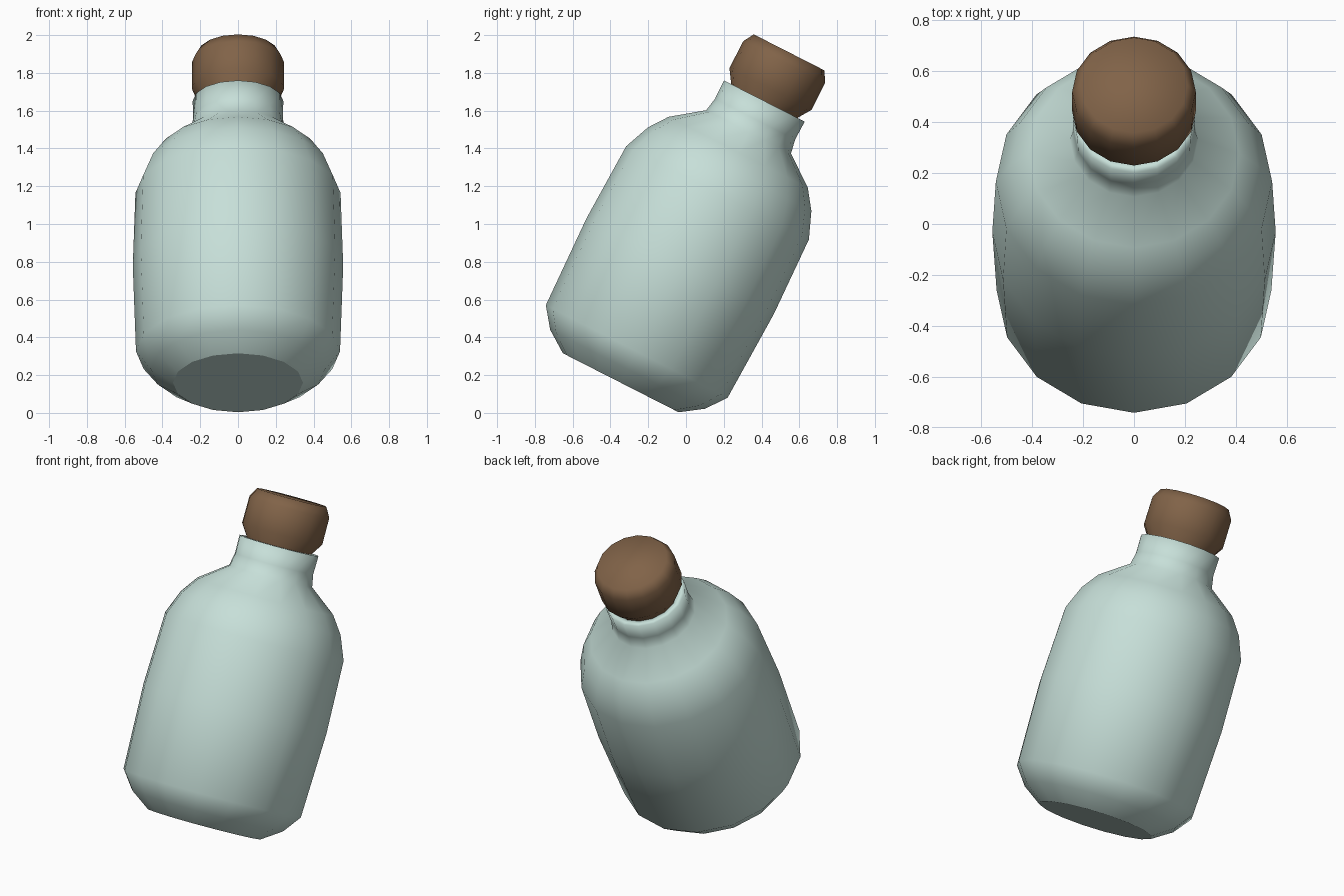
import bpy, bmesh
from math import radians, sin, cos, pi
from mathutils import Matrix

if "Cube" in bpy.data.objects:
    bpy.data.objects.remove(bpy.data.objects["Cube"])

SIDES = 16
# Both parts share one leaning axis
TILT = Matrix.Translation((0, -0.339, 0.172)) @ Matrix.Rotation(radians(-27), 4, 'X')


def lathe(name, profile, color, cap_top, sharp_base):
    """Revolve (radius, height) points around the leaning axis."""
    bm = bmesh.new()
    rings = [[bm.verts.new((r * cos(2 * pi * i / SIDES), r * sin(2 * pi * i / SIDES), h))
              for i in range(SIDES)] for r, h in profile]
    for low, high in zip(rings, rings[1:]):
        for i in range(SIDES):
            j = (i + 1) % SIDES
            bm.faces.new((low[i], low[j], high[j], high[i]))
    base = bm.faces.new(rings[0][::-1])
    if cap_top:
        bm.faces.new(rings[-1])
    mesh = bpy.data.meshes.new(name)
    for f in bm.faces:
        f.smooth = True
    for e in bm.edges:
        if len(e.link_faces) == 2 and e.calc_face_angle() > radians(60):
            e.smooth = False
    if sharp_base:
        for e in base.edges:
            e.smooth = False
    bm.to_mesh(mesh)
    bm.free()
    mat = bpy.data.materials.new(name + "_material")
    mat.diffuse_color = color
    mat.use_nodes = True
    mat.node_tree.nodes["Principled BSDF"].inputs["Base Color"].default_value = mat.diffuse_color
    mesh.materials.append(mat)
    obj = bpy.data.objects.new(name, mesh)
    obj.matrix_world = TILT
    bpy.context.collection.objects.link(obj)
    return obj


# Glass bottle: base, slightly bulged body, shoulder, neck and lip
lathe("bottle",
      [(0.344, -0.014), (0.46, 0.066), (0.54, 0.172), (0.557, 0.68), (0.543, 1.114),
       (0.486, 1.255), (0.414, 1.355), (0.252, 1.477), (0.238, 1.552), (0.24, 1.66),
       (0.2, 1.66), (0.19, 1.56)],
      (0.57, 0.74, 0.69, 1), False, True)

# Cork stopper, seated in the neck
lathe("cork",
      [(0.185, 1.57), (0.198, 1.662), (0.244, 1.732), (0.243, 1.892), (0.21, 1.949)],
      (0.22, 0.125, 0.065, 1), True, False)
